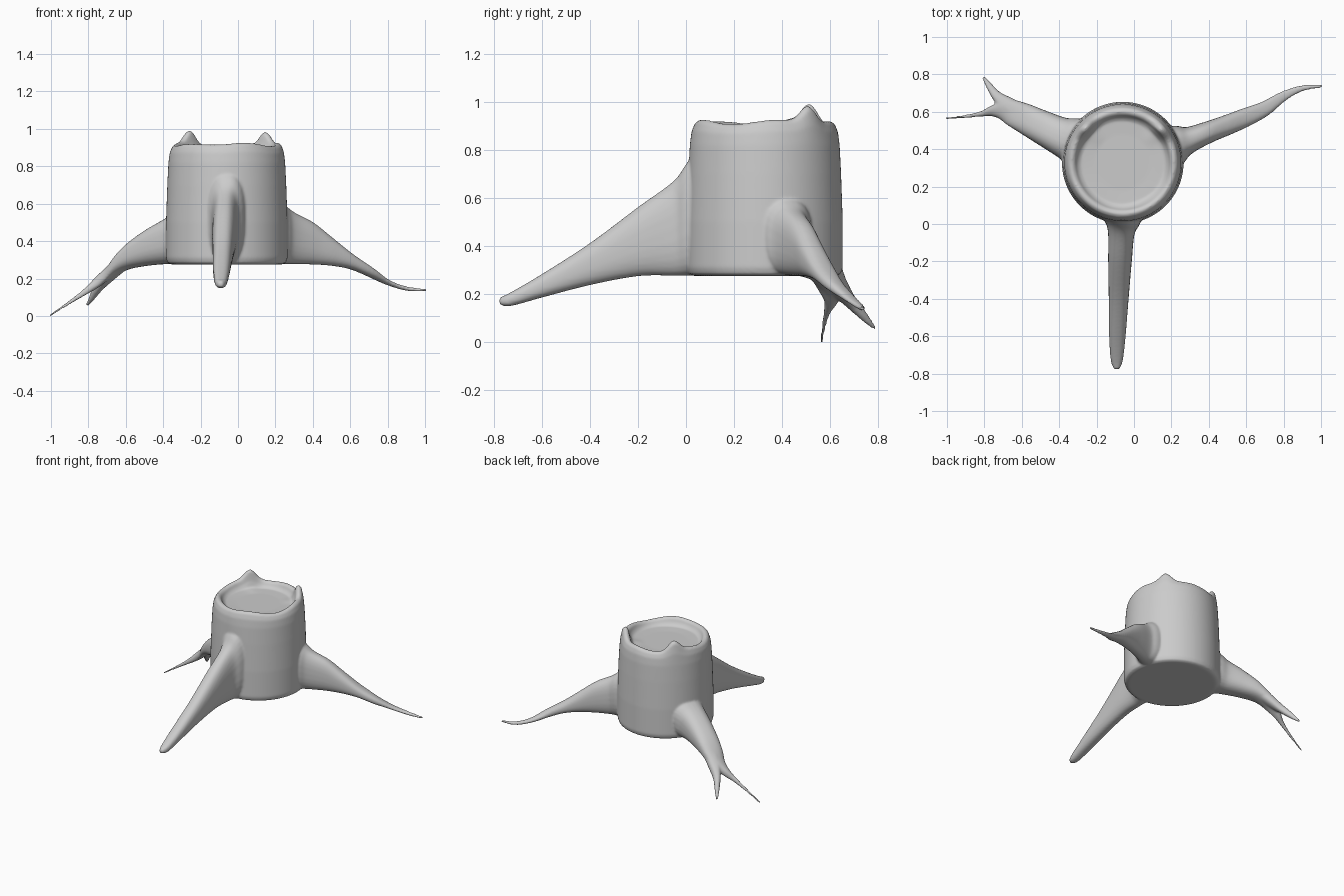
import bpy, bmesh, math
from mathutils import Vector

CX, CY = -0.06, 0.328      # trunk axis
bm = bmesh.new()


def skin(rings):
    """Closed tube through a list of equal-length point rings."""
    vs = [[bm.verts.new(p) for p in ring] for ring in rings]
    n = len(vs[0])
    for a, b in zip(vs, vs[1:]):
        for i in range(n):
            j = (i + 1) % n
            bm.faces.new((a[i], a[j], b[j], b[i]))
    bm.faces.new(vs[0][::-1])
    bm.faces.new(vs[-1])


def resample(keys, steps=6):
    """Catmull-Rom through the key sections."""
    k = [Vector(v) for v in keys]
    k = [2 * k[0] - k[1]] + k + [2 * k[-1] - k[-2]]
    out = []
    for p0, p1, p2, p3 in zip(k, k[1:], k[2:], k[3:]):
        for s in range(steps):
            t = s / steps
            out.append(0.5 * (2 * p1 + (p2 - p0) * t
                              + (2 * p0 - 5 * p1 + 4 * p2 - p3) * t * t
                              + (3 * p1 - p0 - 3 * p2 + p3) * t ** 3))
    return out + [k[-2]]


def root(keys, n=28):
    """Keys are (x, y, half width, top z, bottom z)."""
    secs = resample(keys)
    rings = []
    for i, s in enumerate(secs):
        a, b = secs[max(i - 1, 0)], secs[min(i + 1, len(secs) - 1)]
        d = Vector((b[0] - a[0], b[1] - a[1])).normalized()
        mid, half = (s[3] + s[4]) / 2, max((s[3] - s[4]) / 2, 0.005)
        w = max(s[2], 0.005)
        ring = []
        for k in range(n):
            t = 2 * math.pi * k / n
            c, q = math.cos(t), math.sin(t)
            u = math.copysign(abs(c) ** 0.8, c) * w
            v = math.copysign(abs(q) ** 0.8, q) * half
            ring.append((s[0] - d.y * u, s[1] + d.x * u, mid + v))
        rings.append(ring)
    skin(rings)


def rim_height(t):
    """Uneven broken rim with two taller splinters at the back."""
    h = 0.006 * math.sin(5 * t + 1) + 0.005 * math.sin(3 * t)
    for peak in (41, 137):
        d = (math.degrees(t) - peak + 180) % 360 - 180
        h += 0.068 * math.exp(-(d / 11) ** 2)
    return h


# Trunk with a shallow hollow top: radius, height, share of rim unevenness
profile = [(0.12, 0.275, 0), (0.295, 0.275, 0), (0.316, 0.283, 0), (0.325, 0.31, 0),
           (0.325, 0.5, 0), (0.318, 0.7, 0), (0.312, 0.82, 0.05), (0.305, 0.875, 0.4),
           (0.292, 0.908, 0.9), (0.274, 0.92, 1), (0.256, 0.91, 1), (0.243, 0.885, 0.5),
           (0.225, 0.87, 0.1), (0.15, 0.866, 0)]
angles = [2 * math.pi * i / 120 for i in range(120)]
skin([[(CX + r * math.cos(t), CY + r * math.sin(t), z + w * rim_height(t))
       for t in angles] for r, z, w in profile])

# Front root
root([(-0.06, 0.10, 0.13, 0.83, 0.28), (-0.062, 0.015, 0.098, 0.76, 0.277),
      (-0.068, -0.05, 0.071, 0.672, 0.276), (-0.075, -0.2, 0.063, 0.562, 0.274),
      (-0.082, -0.4, 0.053, 0.412, 0.237), (-0.089, -0.6, 0.044, 0.283, 0.185),
      (-0.092, -0.73, 0.032, 0.207, 0.15), (-0.093, -0.777, 0.014, 0.185, 0.155)])

# Right root
root([(0.13, 0.38, 0.14, 0.66, 0.28), (0.235, 0.43, 0.102, 0.60, 0.277),
      (0.30, 0.452, 0.07, 0.553, 0.276), (0.4, 0.492, 0.058, 0.5, 0.275),
      (0.5, 0.53, 0.054, 0.42, 0.268), (0.6, 0.571, 0.05, 0.338, 0.25),
      (0.7, 0.617, 0.04, 0.268, 0.21), (0.8, 0.684, 0.027, 0.195, 0.165),
      (0.9, 0.726, 0.016, 0.158, 0.135), (1.008, 0.737, 0.007, 0.145, 0.129)])

# Left root, its main body running into the outer prong
root([(-0.22, 0.40, 0.15, 0.6, 0.28), (-0.325, 0.445, 0.125, 0.555, 0.277),
      (-0.4, 0.473, 0.102, 0.51, 0.276), (-0.5, 0.522, 0.089, 0.45, 0.266),
      (-0.6, 0.572, 0.078, 0.372, 0.245), (-0.68, 0.604, 0.064, 0.285, 0.20),
      (-0.75, 0.605, 0.032, 0.218, 0.15), (-0.82, 0.588, 0.014, 0.148, 0.108),
      (-0.91, 0.574, 0.009, 0.077, 0.055), (-1.012, 0.564, 0.006, 0.004, -0.008)])

# Left root, short inner prong
root([(-0.6, 0.59, 0.05, 0.36, 0.25), (-0.675, 0.635, 0.045, 0.28, 0.19),
      (-0.735, 0.686, 0.027, 0.205, 0.135), (-0.775, 0.74, 0.017, 0.135, 0.085),
      (-0.806, 0.786, 0.009, 0.068, 0.05)])

bmesh.ops.recalc_face_normals(bm, faces=bm.faces[:])
mesh = bpy.data.meshes.new("tree_stump")
bm.to_mesh(mesh)
bm.free()
stump = bpy.data.objects.new("tree_stump", mesh)
bpy.context.collection.objects.link(stump)
for p in mesh.polygons:
    p.use_smooth = True

# Fuse trunk and roots into one skin and soften the joins
fuse = stump.modifiers.new("fuse", 'REMESH')
fuse.mode = 'VOXEL'
fuse.voxel_size = 0.0075
fuse.use_smooth_shade = True
soften = stump.modifiers.new("soften", 'SMOOTH')
soften.factor = 0.5
soften.iterations = 6
